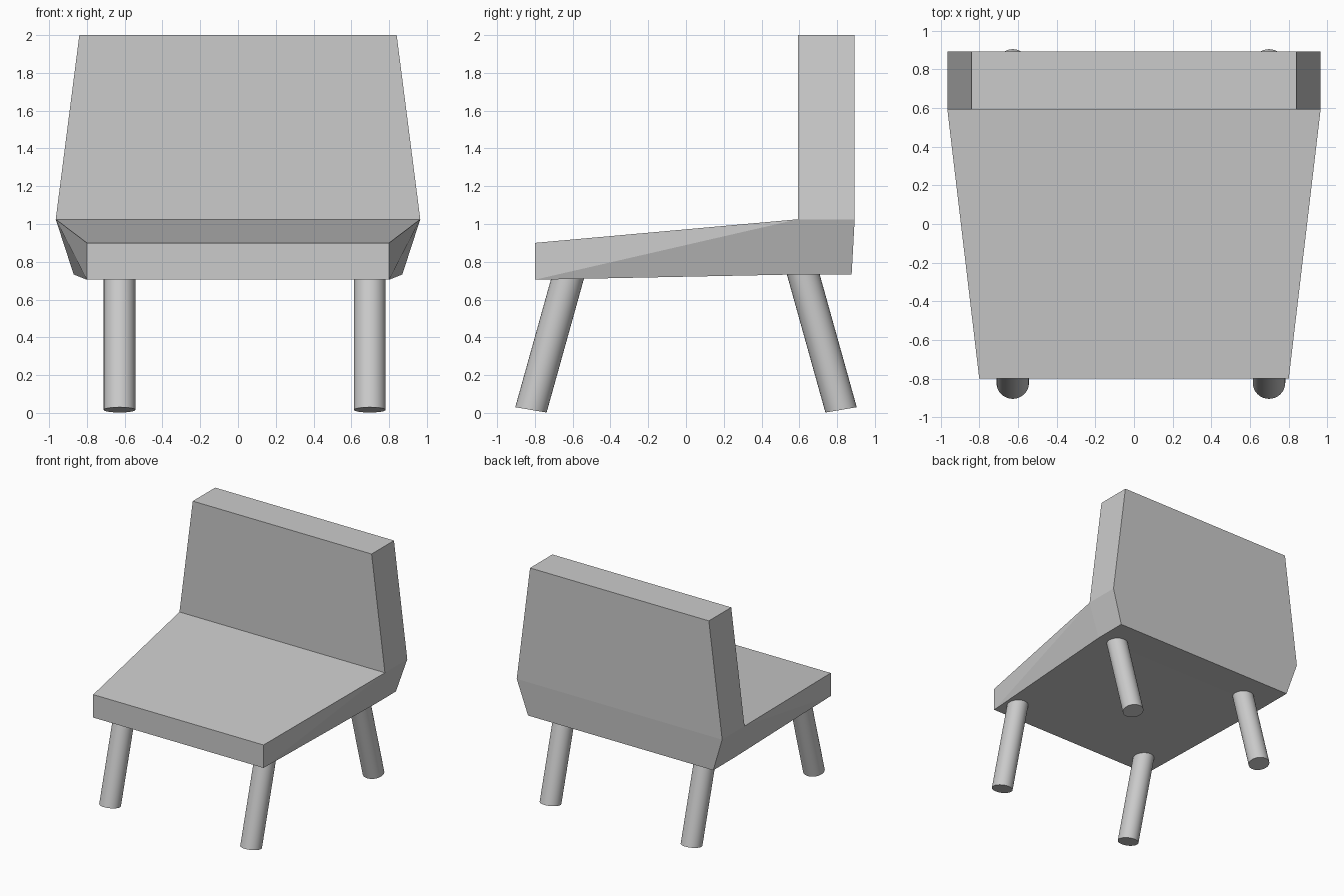
import bpy, bmesh
from mathutils import Matrix

if "Cube" in bpy.data.objects:
    bpy.data.objects.remove(bpy.data.objects["Cube"])


def add_object(name, bm):
    bmesh.ops.recalc_face_normals(bm, faces=bm.faces[:])
    mesh = bpy.data.meshes.new(name)
    bm.to_mesh(mesh)
    bm.free()
    obj = bpy.data.objects.new(name, mesh)
    bpy.context.collection.objects.link(obj)
    return obj


# Seat and backrest: side profile as (y, z, half width), spanned left to right
profile = [
    (-0.80, 0.705, 0.80), (-0.80, 0.90, 0.80),   # front edge
    (0.593, 1.025, 0.965), (0.593, 2.0, 0.84),   # backrest front
    (0.893, 2.0, 0.84), (0.893, 1.025, 0.965),   # backrest rear
    (0.877, 0.733, 0.87), (0.593, 0.733, 0.87),  # underside
]
side_faces = [(0, 1, 2), (0, 2, 7), (7, 2, 5, 6), (2, 3, 4, 5)]

bm = bmesh.new()
left = [bm.verts.new((-w, y, z)) for y, z, w in profile]
right = [bm.verts.new((w, y, z)) for y, z, w in profile]
for i in range(len(profile)):
    j = (i + 1) % len(profile)
    bm.faces.new((left[i], left[j], right[j], right[i]))
for side in (left, right):
    for face in side_faces:
        bm.faces.new([side[i] for i in face])
add_object("seat_and_backrest", bm)


# Splayed legs: sheared cylinders whose ends tilt slightly outward and up
def add_leg(name, x, end):
    height = 0.80
    bm = bmesh.new()
    bmesh.ops.create_cone(bm, cap_ends=True, segments=32,
                          radius1=1, radius2=1, depth=1,
                          matrix=Matrix.Translation((0, 0, 0.5)))
    bm.transform(Matrix((
        (0.084, 0, 0, x),
        (0, 0.083, -0.279 * end * height, 0.821 * end),
        (0, 0.014 * end, height, 0.016),
        (0, 0, 0, 1))))
    leg = add_object(name, bm)
    bpy.ops.object.select_all(action='DESELECT')
    leg.select_set(True)
    bpy.context.view_layer.objects.active = leg
    bpy.ops.object.shade_smooth_by_angle()


for side, x in (("left", -0.627), ("right", 0.698)):
    add_leg(f"front_leg_{side}", x, -1)
    add_leg(f"back_leg_{side}", x, 1)
